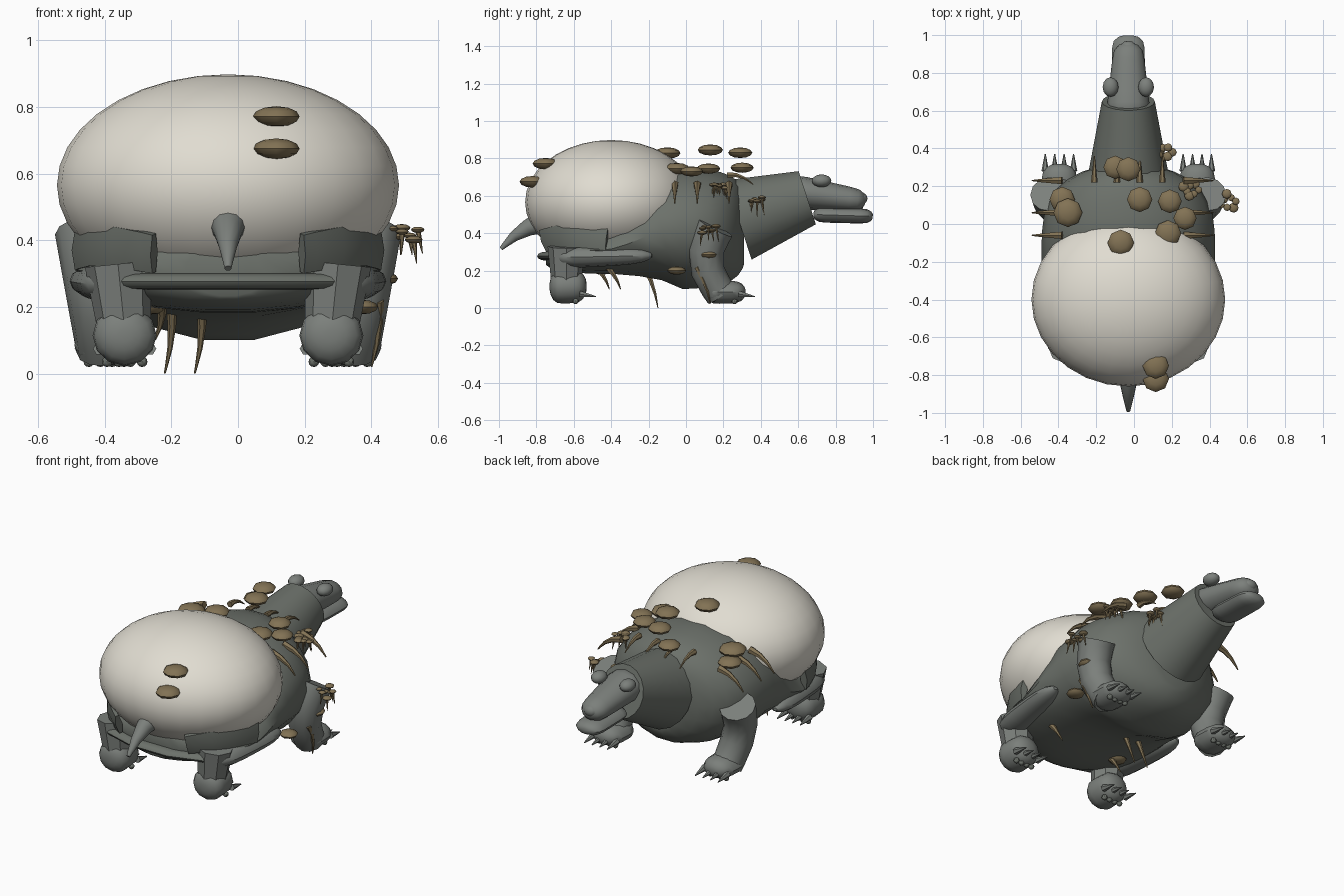
import bpy, bmesh, math, random
from mathutils import Vector, Matrix

random.seed(4)
if "Cube" in bpy.data.objects:
    bpy.data.objects.remove(bpy.data.objects["Cube"])

MIDDLE = -0.03
SHELL_CENTRE = Vector((MIDDLE, -0.4, 0.565))
SHELL_SIZE = Vector((0.513, 0.46, 0.333))
made = []


def make_material(name, *rgb):
    material = bpy.data.materials.new(name)
    material.use_nodes = True
    material.diffuse_color = (*rgb, 1)
    shader = material.node_tree.nodes["Principled BSDF"]
    shader.inputs["Base Color"].default_value = (*rgb, 1)
    return material


bone = make_material("bone shell", 0.75, 0.72, 0.64)
hide = make_material("dark hide", 0.15, 0.165, 0.145)
skin = make_material("grey skin", 0.2, 0.215, 0.2)
fungus = make_material("brown fungus", 0.225, 0.17, 0.09)


def finish(name, bm, material):
    bmesh.ops.recalc_face_normals(bm, faces=bm.faces)
    mesh = bpy.data.meshes.new(name)
    bm.to_mesh(mesh)
    bm.free()
    mesh.materials.append(material)
    part = bpy.data.objects.new(name, mesh)
    bpy.context.collection.objects.link(part)
    made.append(part)


def loft(name, centres, widths, heights, material, sides=12):
    """Join elliptical rings placed along a path."""
    bm = bmesh.new()
    rings = []
    last = len(centres) - 1
    span = (centres[last] - centres[0]).normalized()
    across = Vector((0, 0, 1)) if abs(span.x) > 0.7 else Vector((1, 0, 0))
    for i, (centre, width, height) in enumerate(zip(centres, widths, heights)):
        along = (centres[min(i + 1, last)] - centres[max(i - 1, 0)]).normalized()
        u = (across - along * across.dot(along)).normalized()
        v = along.cross(u)
        angles = [math.tau * k / sides for k in range(sides)]
        rings.append([bm.verts.new(centre + u * width * math.cos(a) + v * height * math.sin(a))
                      for a in angles])
    for ring, following in zip(rings, rings[1:]):
        for k in range(sides):
            bm.faces.new((ring[k - 1], ring[k], following[k], following[k - 1]))
    bm.faces.new(rings[0])
    bm.faces.new(rings[last])
    finish(name, bm, material)


def limb(name, start, end, first, last, material, squash=1, blunt=0, bend=(0, 0, 0), sides=12):
    """Tapered, bowed limb; blunt is the power that rounds its ends."""
    start, end, bend = Vector(start), Vector(end), Vector(bend)
    steps = 10 if blunt else 5
    centres, radii = [], []
    for i in range(steps + 1):
        u = -math.cos(math.pi * i / steps) * 0.99
        t = (u + 1) / 2
        centres.append(start.lerp(end, t) + bend * math.sin(math.pi * t))
        cap = math.sqrt(1 - abs(u) ** blunt) if blunt else 1
        radii.append((first + (last - first) * t) * cap)
    loft(name, centres, radii, [r * squash for r in radii], material, sides)


def spike(name, start, end, radius, material, bend=(0, 0, 0)):
    limb(name, start, end, radius, radius * 0.15, material, bend=bend, sides=6)


def ball(name, centre, radii, material, segments=12, rings=8):
    bm = bmesh.new()
    bmesh.ops.create_uvsphere(bm, u_segments=segments, v_segments=rings, radius=1)
    place = Matrix.Translation(centre) @ Matrix.Diagonal((*radii, 1))
    bmesh.ops.transform(bm, matrix=place, verts=bm.verts)
    finish(name, bm, material)


def cap(centre, radius):
    ball("mushroom_cap", centre, (radius, radius, radius * 0.44), fungus, 8, 6)


def torso():
    """Shallow bowl under the shell that swells into deep shoulders."""
    centres, widths, heights = [], [], []
    steps = 18
    for i in range(steps + 1):
        u = -math.cos(math.pi * i / steps) * 0.98
        y = u * 0.54 - 0.22
        swell = min(max((y + 0.45) / 0.4, 0), 1)
        swell = swell * swell * (3 - 2 * swell)
        rounding = math.sqrt(1 - abs(u) ** 4)
        centres.append(Vector((MIDDLE, y, 0.31 + 0.115 * swell)))
        widths.append(0.46 * rounding)
        heights.append((0.13 + 0.2 * swell) * rounding ** 0.4)
    loft("torso", centres, widths, heights, hide, 18)


def foot(name, x, heel, length, tall):
    """Paw with a row of claws and sole pads."""
    level = tall + 0.02
    toe = heel + length
    limb(name, (x, heel, level), (x, toe, level), 0.1, 0.09, skin, tall * 10, blunt=4)
    for k in range(4):
        shift = (k - 1.5) * 0.05
        spike(name + "_claw", (x + shift, toe - 0.04, 0.075),
              (x + shift, toe + 0.05, 0.06), 0.02, skin)
        ball(name + "_pad", (x + shift * 0.7, toe - 0.06, 0.036), [0.016] * 3, hide, 8, 6)


# Shell, torso and the rim beneath the shell
ball("shell", SHELL_CENTRE, SHELL_SIZE, bone, 28, 18)
torso()
limb("rear_rim", (MIDDLE - 0.37, -0.66, 0.277), (MIDDLE + 0.37, -0.66, 0.277),
     0.024, 0.024, hide, squash=2, bend=(0, -0.1, 0))

# Tail, neck and head
limb("tail", (MIDDLE, -0.76, 0.46), (MIDDLE, -0.99, 0.315), 0.062, 0.01, skin, bend=(0, -0.01, 0.02))
limb("neck", (MIDDLE, 0.28, 0.47), (MIDDLE, 0.65, 0.59), 0.21, 0.14, hide, squash=1.08, sides=18)
limb("head", (MIDDLE, 0.55, 0.625), (MIDDLE, 0.96, 0.57), 0.122, 0.075, skin, squash=0.78, blunt=10)
limb("lower_jaw", (MIDDLE, 0.68, 0.5), (MIDDLE, 1, 0.49), 0.09, 0.085, skin, squash=0.47, blunt=8)
ball("nose", (MIDDLE, 0.935, 0.585), (0.043, 0.035, 0.033), skin)

for sign, side in ((-1, "right"), (1, "left")):
    def at(x, y, z):
        return Vector((MIDDLE + sign * x, y, z))

    ball(side + "_eye", at(0.094, 0.725, 0.68), (0.042, 0.052, 0.034), skin)

    # Front leg, bent back at the elbow
    limb(side + "_front_leg", at(0.42, 0.16, 0.43), at(0.37, 0.19, 0.07), 0.1, 0.085, skin,
         bend=(0, -0.07, 0))
    foot(side + "_front_foot", at(0.365, 0, 0).x, 0.1, 0.22, 0.065)

    # Hind leg: flat thigh, low haunch, plate along the rump
    limb(side + "_thigh", at(0.43, -0.18, 0.28), at(0.35, -0.7, 0.27), 0.06, 0.09, skin,
         squash=0.7, blunt=4)
    limb(side + "_haunch", at(0.33, -0.64, 0.33), at(0.31, -0.64, 0.13), 0.1, 0.08, skin, sides=8)
    limb(side + "_rump_plate", at(0.45, -0.42, 0.37), at(0.22, -0.76, 0.36), 0.02, 0.02, hide,
         squash=3.5, bend=(sign * 0.04, -0.04, 0.02), sides=6)
    foot(side + "_hind_foot", at(0.31, 0, 0).x, -0.73, 0.2, 0.095)

# Mushrooms resting on the shell
for x, y in ((-0.07, -0.1), (0.18, -0.05), (0.115, -0.75), (0.115, -0.82)):
    dx = (x - SHELL_CENTRE.x) / SHELL_SIZE.x
    dy = (y - SHELL_CENTRE.y) / SHELL_SIZE.y
    z = SHELL_CENTRE.z + SHELL_SIZE.z * math.sqrt(1 - dx * dx - dy * dy)
    cap((x, y, z + 0.012), 0.07)

# Mushrooms on the shoulders, then smaller ones on the flanks
for spot in ((-0.03, 0.29, 0.83), (-0.1, 0.3, 0.75), (0.03, 0.13, 0.845), (0.19, 0.12, 0.745),
             (0.27, 0.03, 0.73), (-0.38, 0.13, 0.66), (-0.35, 0.06, 0.7)):
    cap(spot, random.uniform(0.06, 0.078))
for spot in ((0.43, 0.12, 0.285), (0.37, -0.05, 0.2), (-0.26, -0.45, 0.2)):
    cap(spot, 0.05)

# Tight clusters of stalked mushrooms on the left shoulder, neck and back
for centre in ((0.5, 0.12, 0.42), (0.16, 0.38, 0.58), (0.3, 0.18, 0.65)):
    for k in range(7):
        turn = math.tau * k / 7
        offset = Vector((math.cos(turn), math.sin(turn), random.uniform(-0.5, 0.5)))
        top = Vector(centre) + offset * random.uniform(0.02, 0.045)
        cap(top, random.uniform(0.018, 0.028))
        root = top + Vector((0.2 * offset.x, 0.2 * offset.y, -1)) * random.uniform(0.05, 0.09)
        spike("mushroom_stalk", top, root, 0.009, fungus)

# Tendrils hanging below the body
for x, y, tip in ((-0.2, -0.22, 0), (-0.11, -0.22, 0), (0.42, 0.06, 0.02), (-0.23, -0.48, 0.1), (0.23, -0.42, 0.1)):
    spike("tendril", (x, y, 0.22), (x - 0.02, y + 0.07, tip), 0.018, fungus, bend=(0.01, 0.01, 0))

# Thorns drooping from the shoulders and nape
for sign in (-1, 1):
    for y in (-0.06, 0.06, 0.23):
        reach = 0.46 + sign * -0.06
        spike("shoulder_thorn", (sign * (reach - 0.14), y, 0.66), (sign * (reach + 0.02), y, 0.56),
              0.022, fungus, bend=(sign * 0.01, 0, 0.02))
for k in range(4):
    x = MIDDLE + (k - 1.5) * 0.12
    spike("nape_thorn", (x, 0.22, 0.71), (x, 0.36, 0.66), 0.018, fungus, bend=(0, 0, 0.02))

# Smooth shading with crisp edges
bpy.ops.object.select_all(action="DESELECT")
for part in made:
    part.select_set(True)
bpy.context.view_layer.objects.active = made[0]
bpy.ops.object.shade_smooth_by_angle(angle=math.radians(40))
